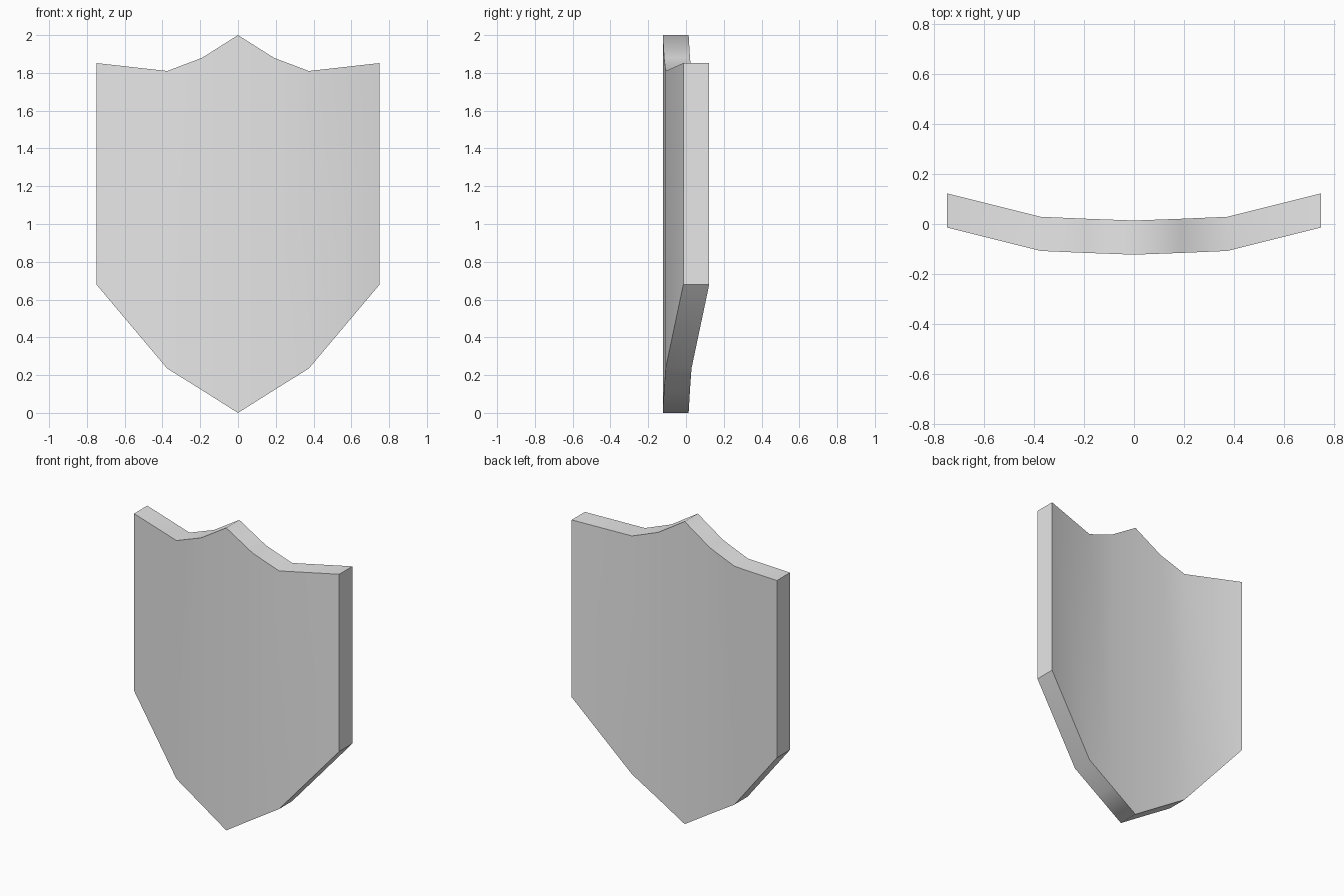
import bpy
import bmesh

# Remove the default cube
cube = bpy.data.objects.get("Cube")
if cube:
    bpy.data.objects.remove(cube, do_unlink=True)

THICKNESS = 0.137

# Half profile from centre to side: x, front y, bottom z, top z
half = [
    (0.0, -0.123, 0.0, 2.0),
    (0.19, -0.116, 0.12, 1.88),
    (0.375, -0.108, 0.235, 1.81),
    (0.75, -0.014, 0.68, 1.852),
]
columns = [(-x, y, b, t) for x, y, b, t in reversed(half[1:])] + half

# Curved front made of vertical strips
bm = bmesh.new()
pairs = [(bm.verts.new((x, y, b)), bm.verts.new((x, y, t))) for x, y, b, t in columns]
for (b0, t0), (b1, t1) in zip(pairs, pairs[1:]):
    bm.faces.new((b0, b1, t1, t0))

# Give the plate its thickness towards the back
front = bm.faces[:]
extruded = bmesh.ops.extrude_face_region(bm, geom=front, use_keep_orig=True)
back_verts = [g for g in extruded["geom"] if isinstance(g, bmesh.types.BMVert)]
bmesh.ops.translate(bm, verts=back_verts, vec=(0, THICKNESS, 0))
bmesh.ops.recalc_face_normals(bm, faces=bm.faces[:])
bm.normal_update()

# Smooth faces, with sharp rims and side corners
for face in bm.faces:
    face.smooth = True
for edge in bm.edges:
    is_rim = [abs(f.normal.y) < 0.01 for f in edge.link_faces]
    at_corner = all(abs(v.co.x) > 0.74 for v in edge.verts)
    edge.smooth = not (any(is_rim) and (not all(is_rim) or at_corner))

mesh = bpy.data.meshes.new("shield_plate")
bm.to_mesh(mesh)
bm.free()

# Plain grey finish
grey = bpy.data.materials.new("light_grey")
grey.use_nodes = True
colour = (0.8, 0.8, 0.8, 1.0)
grey.diffuse_color = colour
grey.node_tree.nodes["Principled BSDF"].inputs["Base Color"].default_value = colour
mesh.materials.append(grey)

shield = bpy.data.objects.new("shield_plate", mesh)
bpy.context.collection.objects.link(shield)
